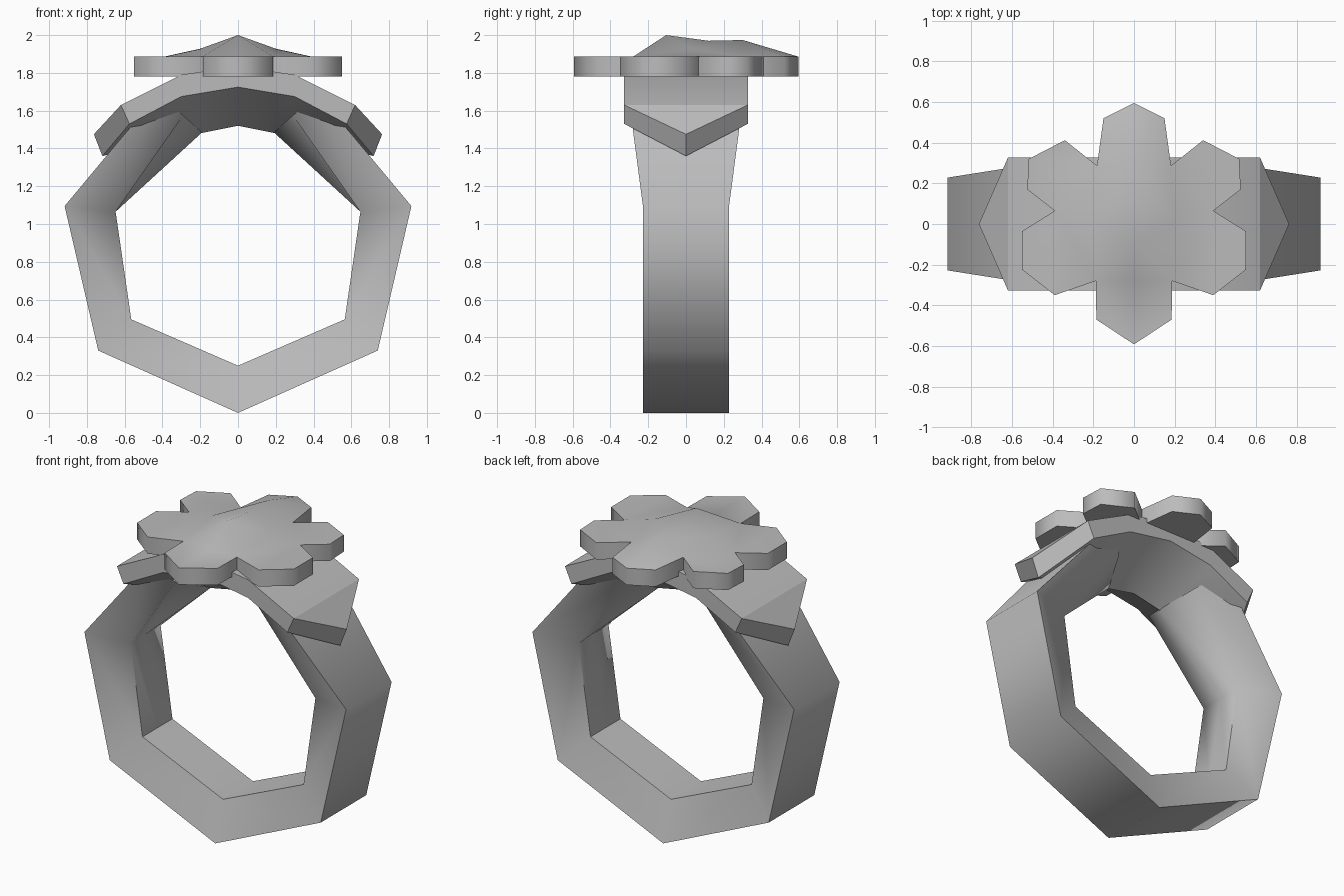
import bpy, bmesh, math

if "Cube" in bpy.data.objects:
    bpy.data.objects.remove(bpy.data.objects["Cube"])

silver = bpy.data.materials.new("silver grey")
silver.diffuse_color = (0.5, 0.5, 0.5, 1.0)
silver.use_nodes = True
silver.node_tree.nodes["Principled BSDF"].inputs["Base Color"].default_value = silver.diffuse_color


def build(name, verts, faces, angle):
    """Make a part from its right half, mirrored across x = 0."""
    bm = bmesh.new()
    vs = [bm.verts.new(v) for v in verts]
    for f in faces:
        bm.faces.new([vs[i] for i in f])
    bmesh.ops.mirror(bm, geom=bm.verts[:] + bm.edges[:] + bm.faces[:],
                     axis='X', merge_dist=0.001)
    bmesh.ops.remove_doubles(bm, verts=bm.verts[:], dist=0.0005)
    bmesh.ops.recalc_face_normals(bm, faces=bm.faces[:])
    # Smooth shading, sharp at steep edges and where a wall meets a top
    for f in bm.faces:
        f.smooth = True
    for e in bm.edges:
        if len(e.link_faces) == 2:
            a, b = sorted(abs(f.normal.z) for f in e.link_faces)
            e.smooth = (e.calc_face_angle() < math.radians(angle)
                        and not (a < 0.05 and b > 0.7))
    me = bpy.data.meshes.new(name)
    bm.to_mesh(me)
    bm.free()
    me.materials.append(silver)
    ob = bpy.data.objects.new(name, me)
    bpy.context.collection.objects.link(ob)
    return ob


# Seven-sided band, bevelled to a narrower inside:
# outer xz, outer half width, inner xz, inner half width, inner middle xz
sections = [
    ((0, 0), .228, (0, .25), .15, (0, .25)),
    ((.74, .33), .228, (.565, .495), .15, (.565, .495)),
    ((.918, 1.095), .228, (.648, 1.065), .15, (.648, 1.065)),
    ((.43, 1.68), .305, (.29, 1.575), .213, (.19, 1.485)),
]
verts, faces = [], []
for (ox, oz), ow, (ix, iz), iw, (mx, mz) in sections:
    verts += [(ox, -ow, oz), (ox, ow, oz), (ix, iw, iz), (mx, 0, mz), (ix, -iw, iz)]
for s in range(3):
    for k in range(5):
        a, b = s * 5 + k, s * 5 + (k + 1) % 5
        faces.append((a, b, b + 5, a + 5))
faces.append((15, 16, 17, 18, 19))
build("ring_band", verts, faces, 58)

# Arched saddle plate with pointed ends and a keeled underside
w = .327
top = [(0, 1.835), (.3, 1.79), (.62, 1.63)]
low = [(0, 1.725), (.3, 1.675), (.575, 1.53)]
verts = []
for side in (-w, w):
    verts += [(x, side, z) for x, z in top] + [(x, side, z) for x, z in low]
verts += [(.763, 0, 1.475), (.718, 0, 1.36), (0, 0, 1.52), (.2, 0, 1.48)]
TIP, LOWTIP, KEEL, KEEL_SIDE = 12, 13, 14, 15
faces = [(0, 1, 7, 6), (1, 2, 8, 7), (2, TIP, 8)]
for o in (0, 6):
    faces += [(o, o + 1, o + 4, o + 3), (o + 1, o + 2, o + 5, o + 4),
              (o + 2, TIP, LOWTIP, o + 5),
              (o + 3, o + 4, KEEL), (o + 4, KEEL_SIDE, KEEL),
              (o + 4, o + 5, KEEL_SIDE), (o + 5, LOWTIP, KEEL_SIDE)]
build("saddle_plate", verts, faces, 20)

# Six-petal flower: half outline from front tip to back tip
outline = [(0, -.592), (.185, -.47), (.188, -.28), (.39, -.35), (.55, -.225),
           (.55, -.035), (.39, .065), (.525, .17), (.518, .32), (.34, .412),
           (.182, .287), (.15, .52), (0, .595)]
n = len(outline)
verts = [(x, y, 1.78) for x, y in outline] + [(x, y, 1.886) for x, y in outline]
verts += [(0, -.28, 1.886), (0, -.105, 2.0), (0, .12, 1.97), (0, .3, 1.974),
          (.2, .03, 1.928)]
FRONT, PEAK, DIP, BACK, SIDE = range(2 * n, 2 * n + 5)
faces = [(i, i + 1, n + i + 1, n + i) for i in range(n - 1)]   # petal walls
faces.append(tuple(range(n)))                                  # flat underside
t = lambda *ids: tuple(n + i for i in ids)
faces += [t(0, 1, 2) + (FRONT,), t(2, 3, 4, 5, 6), t(6, 7, 8, 9, 10)]  # petals
faces += [(FRONT, n + 2, PEAK), (n + 2, SIDE, PEAK), (n + 2, n + 6, SIDE),
          (PEAK, SIDE, DIP), (DIP, SIDE, BACK), (SIDE, n + 6, n + 10),
          (SIDE, n + 10, BACK), (n + 10, n + 11, BACK),
          (n + 11, n + 12, BACK)]                              # raised centre
build("flower_head", verts, faces, 68)
